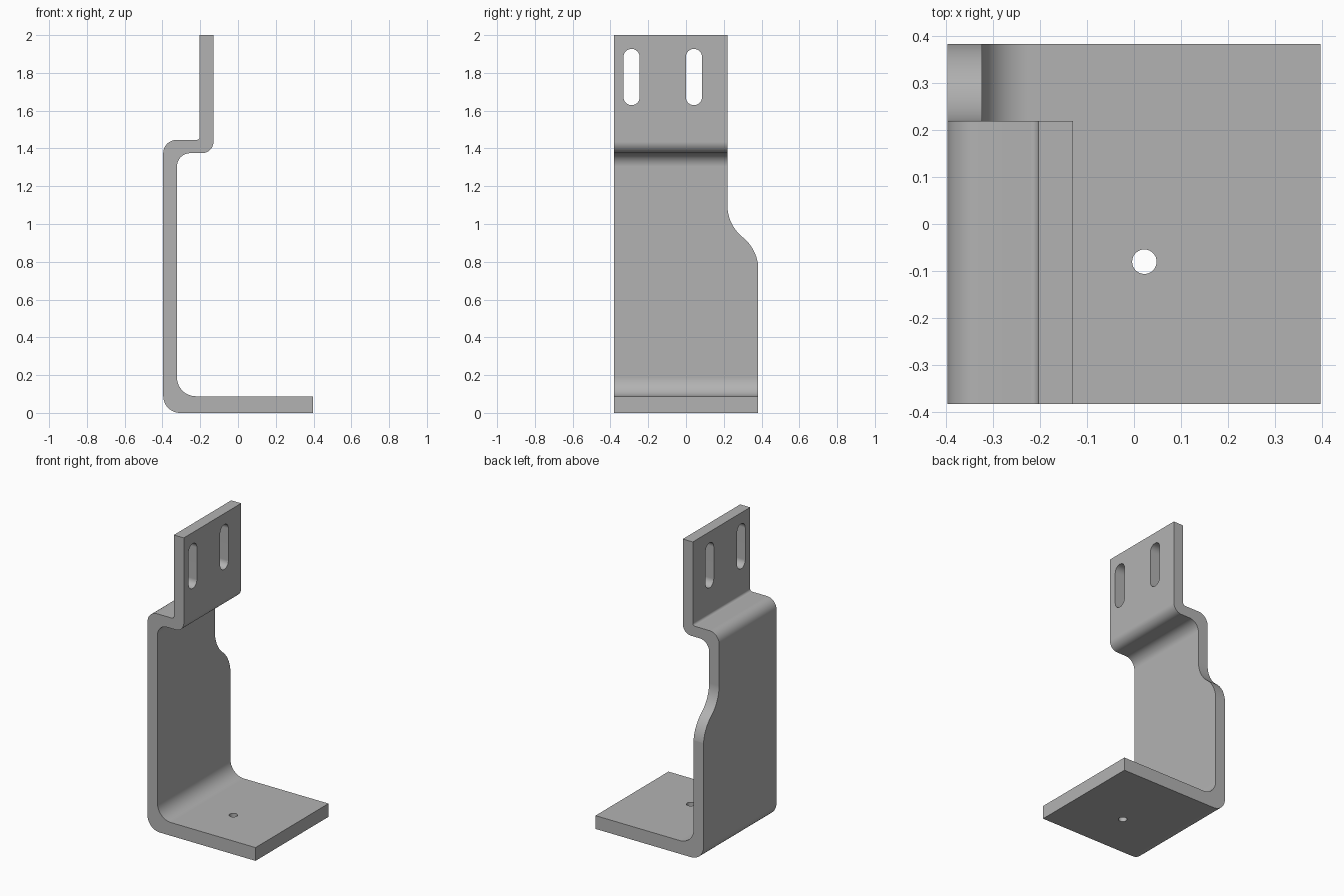
import bpy, bmesh, math
from mathutils import Vector

cube = bpy.data.objects.get("Cube")
if cube:
    bpy.data.objects.remove(cube, do_unlink=True)

steel = bpy.data.materials.new("light grey metal")
steel.use_nodes = True
colour = (0.45, 0.45, 0.45, 1)
steel.diffuse_color = colour
steel.node_tree.nodes["Principled BSDF"].inputs["Base Color"].default_value = colour

HALF_DEPTH = 0.382
SHOULDER = 0.219      # back edge of the narrow upper part


def arc(u, v, r, start, end, steps=16):
    """Points on an arc, angles in degrees."""
    angles = [math.radians(start + (end - start) * i / steps) for i in range(steps + 1)]
    return [(u + r * math.cos(a), v + r * math.sin(a)) for a in angles]


def rounded(corners, steps=12):
    """Round each right-angled corner (u, v, radius) of an outline."""
    points = []
    for i, (u, v, r) in enumerate(corners):
        p = Vector((u, v))
        if r == 0:
            points.append(p)
            continue
        a = (Vector(corners[i - 1][:2]) - p).normalized()
        b = (Vector(corners[(i + 1) % len(corners)][:2]) - p).normalized()
        centre = p + (a + b) * r
        for k in range(steps + 1):
            t = math.pi / 2 * k / steps
            points.append(centre - b * r * math.cos(t) - a * r * math.sin(t))
    return points


def extrude(name, outline, axis, low, high):
    """Extrude an outline along the x, y or z axis."""
    place = {"x": lambda u, v: (low, u, v),
             "y": lambda u, v: (u, low, v),
             "z": lambda u, v: (u, v, low)}[axis]
    bm = bmesh.new()
    face = bm.faces.new([bm.verts.new(place(u, v)) for u, v in outline])
    result = bmesh.ops.extrude_face_region(bm, geom=[face])
    move = Vector([(high - low) * (axis == c) for c in "xyz"])
    bmesh.ops.translate(bm, vec=move,
                        verts=[g for g in result["geom"] if isinstance(g, bmesh.types.BMVert)])
    bmesh.ops.recalc_face_normals(bm, faces=bm.faces)
    mesh = bpy.data.meshes.new(name)
    bm.to_mesh(mesh)
    bm.free()
    mesh.materials.append(steel)
    obj = bpy.data.objects.new(name, mesh)
    bpy.context.collection.objects.link(obj)
    return obj


# Bent plate: base, tall wall, ledge and mounting tab
profile = rounded([
    (-0.396, 0, 0.09), (0.396, 0, 0), (0.396, 0.088, 0),
    (-0.323, 0.088, 0.1), (-0.323, 1.375, 0.07),
    (-0.13, 1.375, 0.06), (-0.13, 2, 0),
    (-0.203, 2, 0), (-0.203, 1.445, 0.016), (-0.396, 1.445, 0.07)])
bracket = extrude("bracket", profile, "y", -HALF_DEPTH, HALF_DEPTH)

# S-shaped relief on the back edge of the wall
rise, run = 0.171, (HALF_DEPTH - SHOULDER) / 2 + 0.0005
radius = (rise ** 2 + run ** 2) / (2 * run)
sweep = math.degrees(math.asin(rise / radius))
top = 1.1
relief = [(SHOULDER, 2.1)]
relief += arc(SHOULDER + radius, top, radius, 180, 180 + sweep)
relief += arc(SHOULDER + 2 * run - radius, top - 2 * rise, radius, sweep, 0)[1:]
relief += [(0.5, top - 2 * rise), (0.5, 2.1)]
cutters = [extrude("relief_cutter", relief, "x", -0.5, 0)]

# Slots in the mounting tab and the hole in the base
for y in (-0.288, 0.042):
    slot = arc(y, 1.884, 0.043, 0, 180) + arc(y, 1.672, 0.043, 180, 360)
    cutters.append(extrude("slot_cutter", slot, "x", -0.3, 0))
cutters.append(extrude("hole_cutter", arc(0.022, -0.08, 0.026, 0, 360, 32)[:-1], "z", -0.1, 0.2))

bpy.ops.object.select_all(action="DESELECT")
bpy.context.view_layer.objects.active = bracket
bracket.select_set(True)
for cutter in cutters:
    cut = bracket.modifiers.new("cut", "BOOLEAN")
    cut.object = cutter
    cut.operation = "DIFFERENCE"
    cut.solver = "EXACT"
    bpy.ops.object.modifier_apply(modifier=cut.name)
    bpy.data.objects.remove(cutter, do_unlink=True)

# Smooth bends with crisp flat faces
bpy.ops.object.shade_smooth_by_angle(angle=math.radians(30))
weighted = bracket.modifiers.new("weighted normals", "WEIGHTED_NORMAL")
weighted.keep_sharp = True
